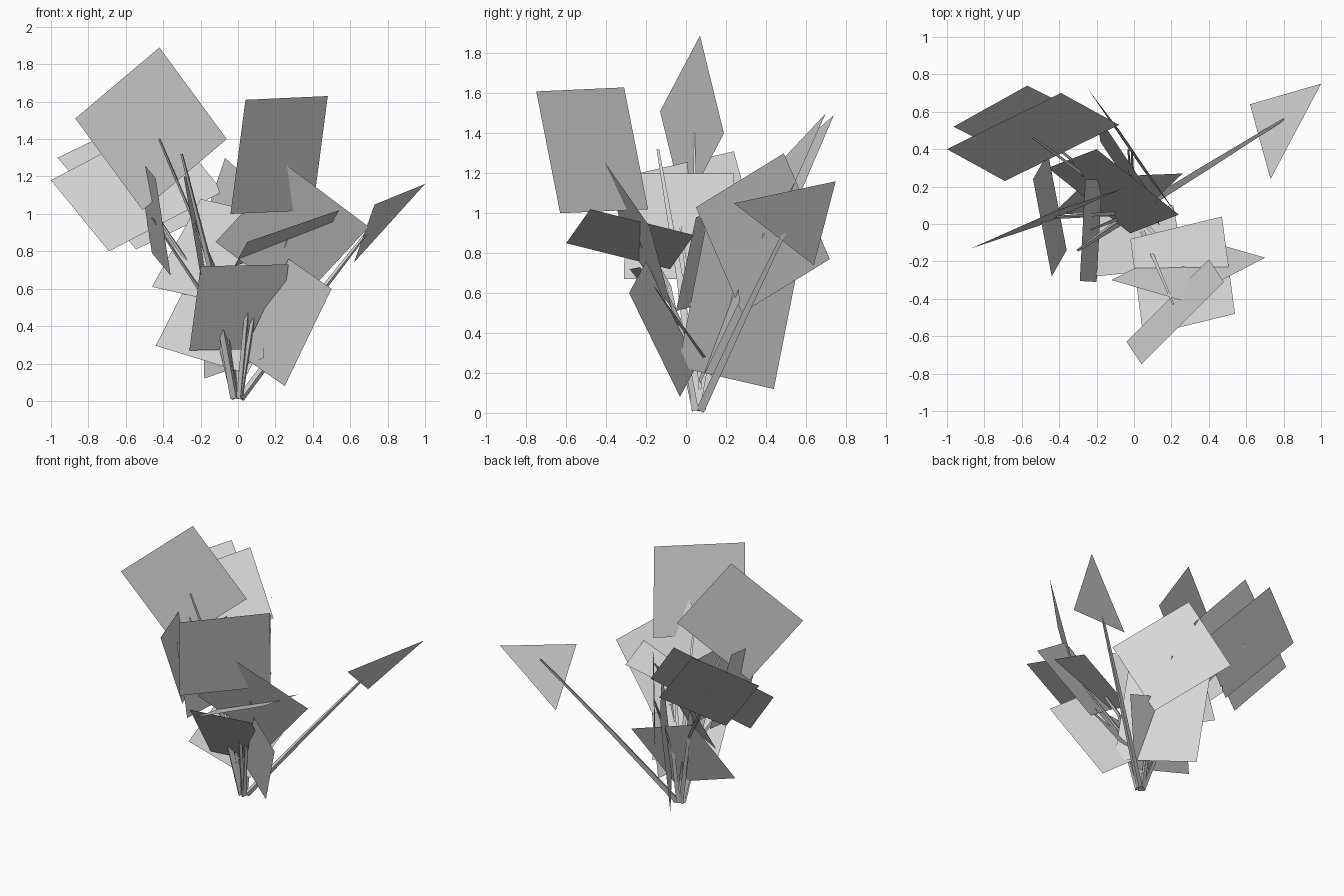
import bpy
from mathutils import Vector as V

grey = bpy.data.materials.new("plain grey")
grey.diffuse_color = (0.68, 0.68, 0.68, 1)


def make(name, verts, faces):
    me = bpy.data.meshes.new(name)
    me.from_pydata(verts, [], faces)
    me.materials.append(grey)
    ob = bpy.data.objects.new(name, me)
    bpy.context.collection.objects.link(ob)
    return ob


# Flat leaf cards: three corners each, the fourth completes the parallelogram
leaves = [
    ((-0.87, -0.13, 1.51), (-0.42, 0.07, 1.89), (-0.06, 0.19, 1.40)),
    ((-0.04, -0.63, 1.00), (0.04, -0.75, 1.61), (0.48, -0.31, 1.63)),
    ((-0.26, 0.05, 0.27), (-0.20, -0.28, 0.72), (0.27, -0.23, 0.73)),
    ((0.05, -0.60, 0.85), (0.54, -0.48, 1.02), (0.47, 0.04, 0.89)),
    ((-0.12, -0.30, 0.85), (0.26, -0.41, 1.26), (0.70, -0.18, 0.93)),
    ((0.27, -0.20, 0.76), (0.50, -0.285, 0.60), (0.25, -0.03, 0.08)),
    ((-1.00, 0.40, 1.18), (-0.39, 0.70, 1.50), (-0.08, 0.53, 1.12)),
    ((-0.965, 0.52, 1.30), (-0.57, 0.74, 1.49), (-0.15, 0.53, 1.00)),
    ((-0.245, 0.72, 0.77), (-0.07, 0.49, 1.30), (0.23, 0.05, 1.03)),
    ((-0.54, 0.24, 1.31), (-0.44, -0.28, 1.19), (-0.36, -0.14, 0.67)),
    ((-0.26, 0.24, 1.20), (-0.29, -0.305, 1.20), (-0.20, -0.31, 0.67)),
    ((-0.44, 0.05, 0.295), (0.05, 0.07, 0.145), (0.26, 0.27, 0.56)),
    ((0.14, -0.04, 0.23), (-0.18, 0.44, 0.12), (-0.20, 0.59, 0.88)),
    ((-0.02, -0.05, 0.51), (-0.46, 0.30, 0.61), (-0.20, 0.40, 1.08)),
]
for a, b, c in leaves:
    a, b, c = V(a), V(b), V(c)
    make("leaf", [a, b, c, a + c - b], [(0, 1, 2, 3)])

# Triangular leaf on the long side stem
make("side_leaf", [(1.0, 0.75, 1.16), (0.73, 0.24, 1.05), (0.62, 0.64, 0.74)], [(0, 1, 2)])


# Three-sided tapering stems that rise, then lean out to their leaf
def stem(tip, lean=0.4, r=0.018):
    base, tip = V((0, 0.065, 0.015)), V(tip)
    foot = base + V((tip.x, tip.y - 0.065, 0)).normalized() * 0.02
    mid = base.lerp(tip, lean)
    mid.z = base.z + (tip.z - base.z) * 0.5
    d = (tip - base).normalized()
    u = d.orthogonal().normalized()
    w = d.cross(u)
    verts = []
    for p, s in ((foot, 1.0), (mid, 0.75), (tip, 0.3)):
        verts += [p + u * r * s,
                  p + (-0.5 * u + 0.87 * w) * r * s,
                  p + (-0.5 * u - 0.87 * w) * r * s]
    faces = [(k + i, k + (i + 1) % 3, k + 3 + (i + 1) % 3, k + 3 + i)
             for k in (0, 3) for i in range(3)]
    for v in verts:
        v.z = max(v.z, 0)
    make("stem", verts, faces + [(2, 1, 0), (6, 7, 8)])


# Stem tips: tall ones, back ones, then the short front ones
for tip in [(-0.42, 0.04, 1.40), (0.21, -0.43, 1.25), (-0.46, 0.03, 0.98),
            (-0.23, -0.03, 0.95), (-0.54, 0.46, 1.15), (-0.55, 0.52, 1.14),
            (-0.01, 0.39, 0.90), (-0.03, 0.40, 0.86), (-0.08, 0.16, 0.36),
            (-0.21, 0.19, 0.78), (0.28, -0.25, 0.90)]:
    stem(tip, 0.3)
stem((0.80, 0.56, 1.04), 0.5, 0.024)
stem((-0.30, -0.14, 1.32), 0.45, 0.026)
